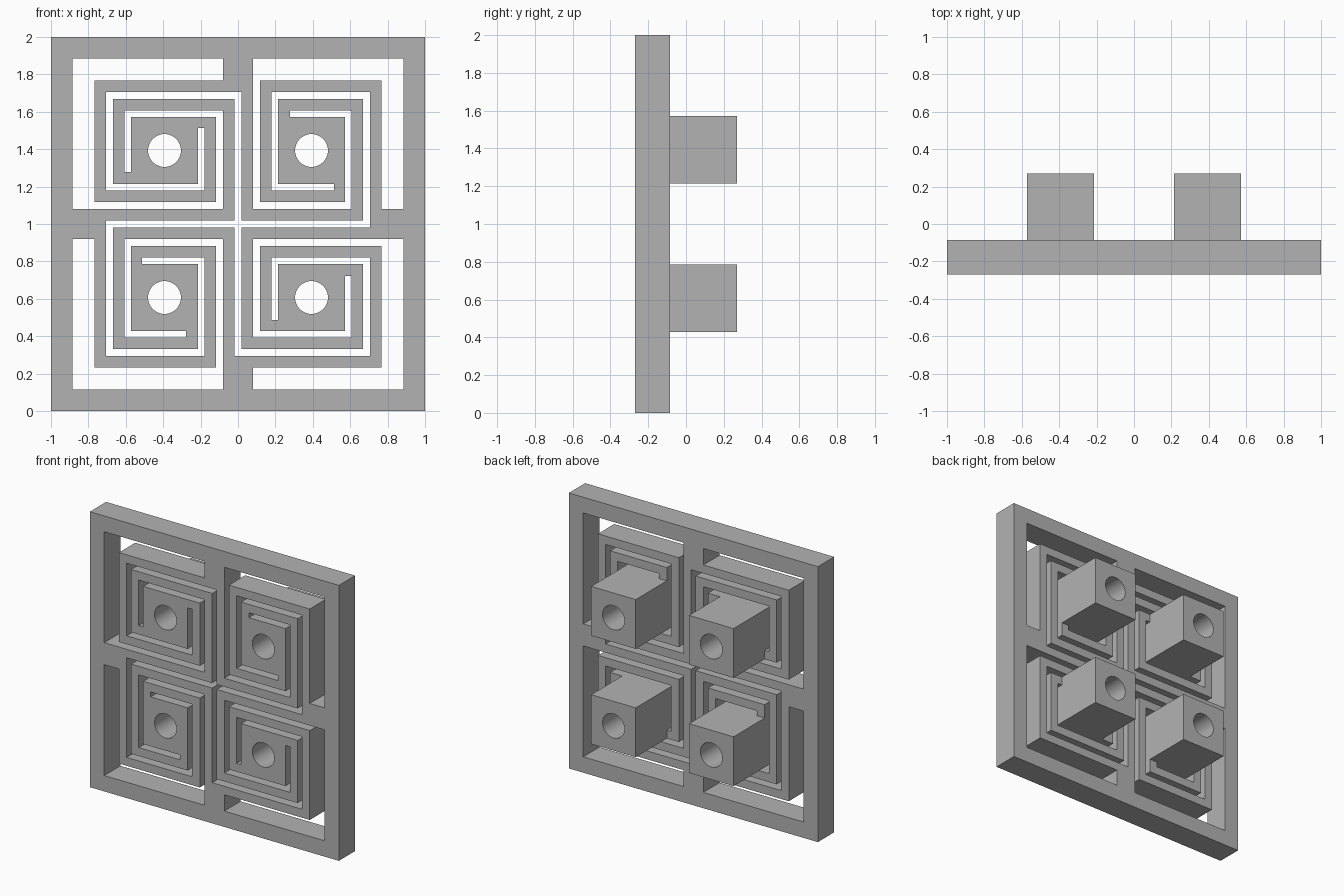
import bpy, bmesh, math
from mathutils import Matrix

if "Cube" in bpy.data.objects:
    bpy.data.objects.remove(bpy.data.objects["Cube"], do_unlink=True)

# Main dimensions
DEPTHS = [-0.271, -0.085, 0.271]      # panel front, panel back, post back
POST_IN, POST_OUT, HOLE_R = 0.214, 0.572, 0.088
POST_MID = (POST_IN + POST_OUT) / 2

# One quadrant of slots: left, right, bottom, top, measured from the panel centre
inner_spiral = [
    (-.018, .018, -.018, .705), (-.705, .018, .669, .705),
    (-.705, -.669, .178, .705), (-.705, -.178, .178, .214),
    (-.214, -.178, .178, .512)]
outer_spiral = [
    (-.885, -.08, .766, .885), (-.885, -.766, .08, .885),
    (-.885, -.08, .08, .117), (-.117, -.08, .08, .608),
    (-.608, -.08, .572, .608), (-.608, -.572, .277, .608)]


def quarter_turn(rect):
    left, right, low, high = rect
    return (low, high, -right, -left)


# Turn the quadrant four times around the centre
slots, current = [], inner_spiral + outer_spiral
for turn in range(4):
    slots += current
    current = [quarter_turn(r) for r in current]

# Grid lines where any slot edge falls
lines = sorted({v for r in slots for v in r} | {-1.0, 1.0})
count = len(lines) - 1


def solid(i, j, k):
    """Is this grid cell filled with material?"""
    if not (0 <= i < count and 0 <= j < count and 0 <= k < 2):
        return False
    u = (lines[i] + lines[i + 1]) / 2
    v = (lines[j] + lines[j + 1]) / 2
    if k == 1:
        return all(POST_IN < abs(c) < POST_OUT for c in (u, v))
    return not any(a < u < b and c < v < d for a, b, c, d in slots)


# Panel and posts: skin the filled cells
bm = bmesh.new()
corners = {}


def corner(key):
    if key not in corners:
        i, j, k = key
        corners[key] = bm.verts.new((lines[i], DEPTHS[k], 1 + lines[j]))
    return corners[key]


for i in range(count):
    for j in range(count):
        for k in range(2):
            if not solid(i, j, k):
                continue
            cell = (i, j, k)
            for axis in range(3):
                for side in (0, 1):
                    near = list(cell)
                    near[axis] += 2 * side - 1
                    if solid(*near):
                        continue
                    p, q = [a for a in range(3) if a != axis]
                    loop = []
                    for dp, dq in ((0, 0), (1, 0), (1, 1), (0, 1)):
                        key = list(cell)
                        key[axis] += side
                        key[p] += dp
                        key[q] += dq
                        loop.append(corner(tuple(key)))
                    bm.faces.new(loop)
bmesh.ops.recalc_face_normals(bm, faces=bm.faces)


def make_object(name, mesh_data):
    mesh = bpy.data.meshes.new(name)
    mesh_data.to_mesh(mesh)
    mesh_data.free()
    ob = bpy.data.objects.new(name, mesh)
    bpy.context.scene.collection.objects.link(ob)
    return ob


panel = make_object("spiral_panel_with_posts", bm)

# Round bores through the four posts
bores = bmesh.new()
for sx in (-1, 1):
    for sz in (-1, 1):
        place = Matrix.Translation((sx * POST_MID, 0, 1 + sz * POST_MID))
        bmesh.ops.create_cone(
            bores, cap_ends=True, segments=48, radius1=HOLE_R, radius2=HOLE_R,
            depth=1, matrix=place @ Matrix.Rotation(math.pi / 2, 4, "X"))
cutter = make_object("bore_cutter", bores)
cutter.hide_render = True

bpy.ops.object.select_all(action="DESELECT")
panel.select_set(True)
bpy.context.view_layer.objects.active = panel
cut = panel.modifiers.new("bores", "BOOLEAN")
cut.operation = "DIFFERENCE"
cut.solver = "EXACT"
cut.object = cutter
bpy.ops.object.modifier_apply(modifier=cut.name)
bpy.data.objects.remove(cutter, do_unlink=True)

# Plain grey finish
grey = bpy.data.materials.new("plain_grey")
grey.use_nodes = True
colour = (0.45, 0.45, 0.45, 1)
grey.diffuse_color = colour
grey.node_tree.nodes["Principled BSDF"].inputs["Base Color"].default_value = colour
panel.data.materials.clear()
panel.data.materials.append(grey)
bpy.ops.object.shade_smooth_by_angle(angle=math.radians(30))
